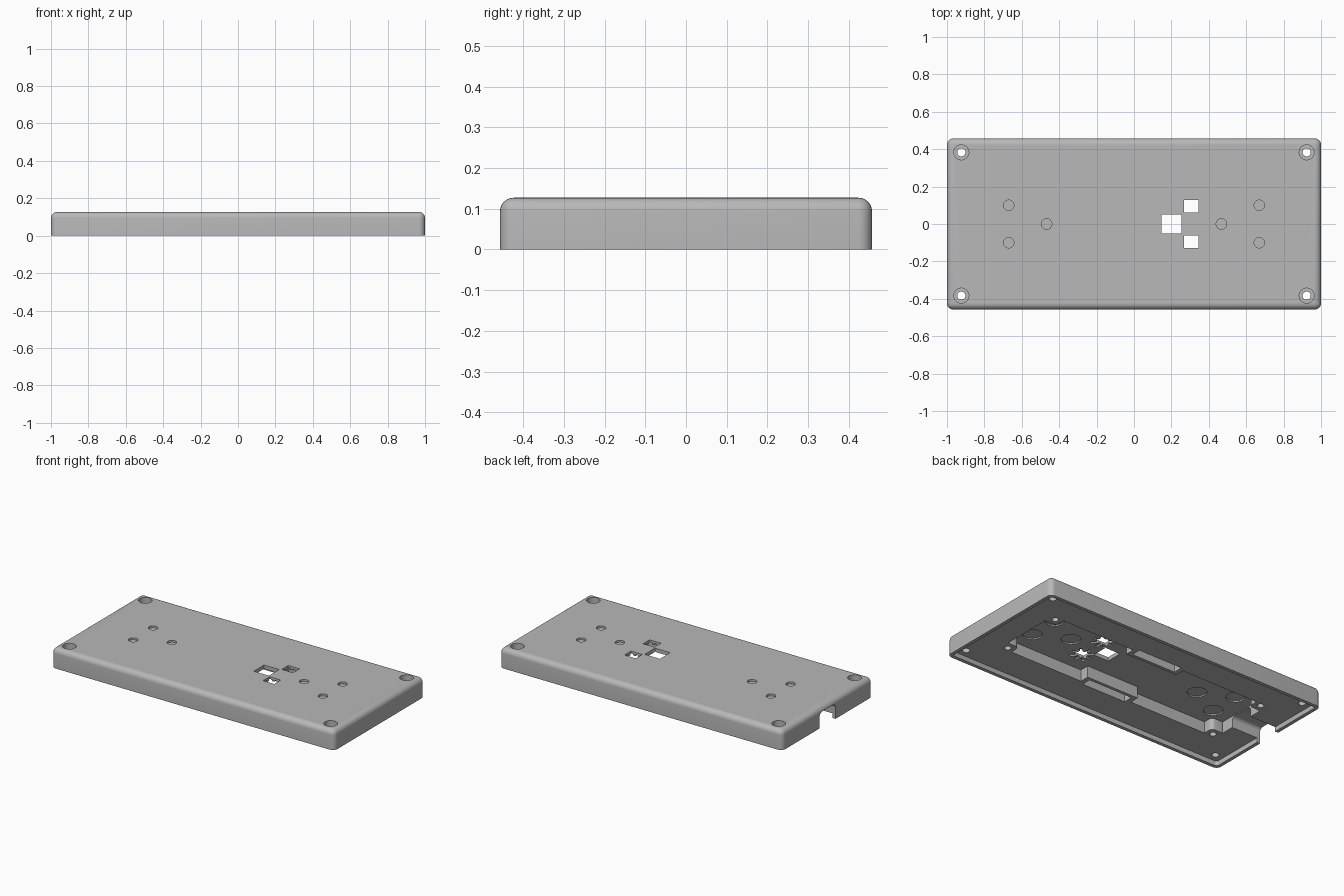
import bpy, bmesh
from math import radians
from mathutils import Matrix

if "Cube" in bpy.data.objects:
    bpy.data.objects.remove(bpy.data.objects["Cube"])

grey = bpy.data.materials.new("plain_grey")
grey.use_nodes = True
colour = (0.48, 0.48, 0.48, 1)
grey.diffuse_color = colour
grey.node_tree.nodes["Principled BSDF"].inputs["Base Color"].default_value = colour


def finish(name, bm):
    mesh = bpy.data.meshes.new(name)
    bm.to_mesh(mesh)
    bm.free()
    mesh.materials.append(grey)
    obj = bpy.data.objects.new(name, mesh)
    bpy.context.collection.objects.link(obj)
    return obj


def box(name, x, y, z, turn=0, round_edges=None, radius=0.03):
    """Box from (min, max) ranges, turned about its centre, with chosen edges rounded."""
    bm = bmesh.new()
    bmesh.ops.create_cube(bm, size=1)
    centre = [(a + b) / 2 for a, b in (x, y, z)]
    size = [b - a for a, b in (x, y, z)]
    bmesh.ops.transform(bm, verts=bm.verts, matrix=Matrix.Translation(centre)
                        @ Matrix.Rotation(radians(turn), 4, "Z") @ Matrix.Diagonal((*size, 1)))
    if round_edges:
        bmesh.ops.bevel(bm, geom=[e for e in bm.edges if round_edges(e)], offset=radius,
                        segments=6, profile=0.5, affect="EDGES", clamp_overlap=True)
    return finish(name, bm)


def cylinder(name, x, y, z, radius):
    bm = bmesh.new()
    bmesh.ops.create_cone(bm, cap_ends=True, segments=32, radius1=radius, radius2=radius,
                          depth=z[1] - z[0],
                          matrix=Matrix.Translation((x, y, (z[0] + z[1]) / 2)))
    return finish(name, bm)


def combine(target, tool, operation="DIFFERENCE"):
    mod = target.modifiers.new(tool.name, "BOOLEAN")
    mod.operation, mod.solver, mod.object = operation, "EXACT", tool
    bpy.context.view_layer.objects.active = target
    bpy.ops.object.modifier_apply(modifier=mod.name)
    bpy.data.objects.remove(tool)


def above_base(e):
    return max(v.co.z for v in e.verts) > 0.01


def upright(e):
    return abs(e.verts[0].co.z - e.verts[1].co.z) > 0.01


def lengthwise(e):
    return abs(e.verts[0].co.x - e.verts[1].co.x) > 0.01


PLATE, CEILING, TOP = 0.03, 0.103, 0.127
SIGNS = [(sx, sy) for sx in (-1, 1) for sy in (-1, 1)]

# Rounded outer case
case = box("case_lid", (-1, 1), (-0.457, 0.457), (0, TOP), 0, above_base, 0.033)

# Underside: shallow lid recess, electronics pocket, cable channel
combine(case, box("lid_recess", (-0.978, 0.978), (-0.435, 0.435), (-0.1, PLATE), 0, upright, 0.015))
combine(case, box("pocket", (-0.795, 0.795), (-0.23, 0.23), (-0.1, CEILING)))
combine(case, box("cable_channel", (-1.1, -0.7), (-0.08, 0.08), (-0.1, 0.098), 0, lengthwise, 0.025))

# Corner posts and slotted blocks inside the pocket
for sx, sy in SIGNS:
    combine(case, box("post", *[sorted((s * a, s * b)) for s, a, b in
                                ((sx, 0.715, 0.81), (sy, 0.165, 0.25))],
                      (PLATE, 0.11), 0, upright, 0.025), "UNION")
for side in (-1, 1):
    combine(case, box("block", (-0.17, 0.2), sorted((side * 0.17, side * 0.25)),
                      (PLATE, 0.11)), "UNION")
    combine(case, box("slot", (-0.14, 0.17), sorted((side * 0.19, side * 0.25)),
                      (-0.1, CEILING)))

# Screw holes: counterbored case corners and blind holes in the posts
for sx, sy in SIGNS:
    x, y = sx * 0.923, sy * 0.383
    combine(case, cylinder("screw_hole", x, y, (-0.1, 0.2), 0.022))
    combine(case, cylinder("counterbore", x, y, (0.08, 0.2), 0.04))
    combine(case, cylinder("post_hole", sx * 0.76, sy * 0.21, (-0.1, 0.09), 0.02))

# Round dimples on the top with wider seats beneath them
for side in (-1, 1):
    for x, y in ((0.67, 0.1), (0.67, -0.1), (0.467, 0)):
        combine(case, cylinder("dimple", side * x, y, (0.115, 0.2), 0.028))
        combine(case, cylinder("seat", side * x, y, (0.08, 0.111), 0.056))

# Square windows, the two small ones with star-shaped reliefs beneath
combine(case, box("main_window", (0.148, 0.255), (-0.052, 0.052), (0.05, 0.2)))
for side in (-1, 1):
    y = side * 0.094
    combine(case, box("small_window", (0.266, 0.346), (y - 0.033, y + 0.033), (0.05, 0.2)))
    for turn in (0, 45, 90, 135):
        combine(case, box("star_arm", (0.236, 0.376), (y - 0.008, y + 0.008),
                          (0.08, 0.113), turn))

# Smooth rounded edges, crisp cuts
bpy.ops.object.select_all(action="DESELECT")
case.select_set(True)
bpy.context.view_layer.objects.active = case
bpy.ops.object.shade_smooth_by_angle(angle=radians(30))
